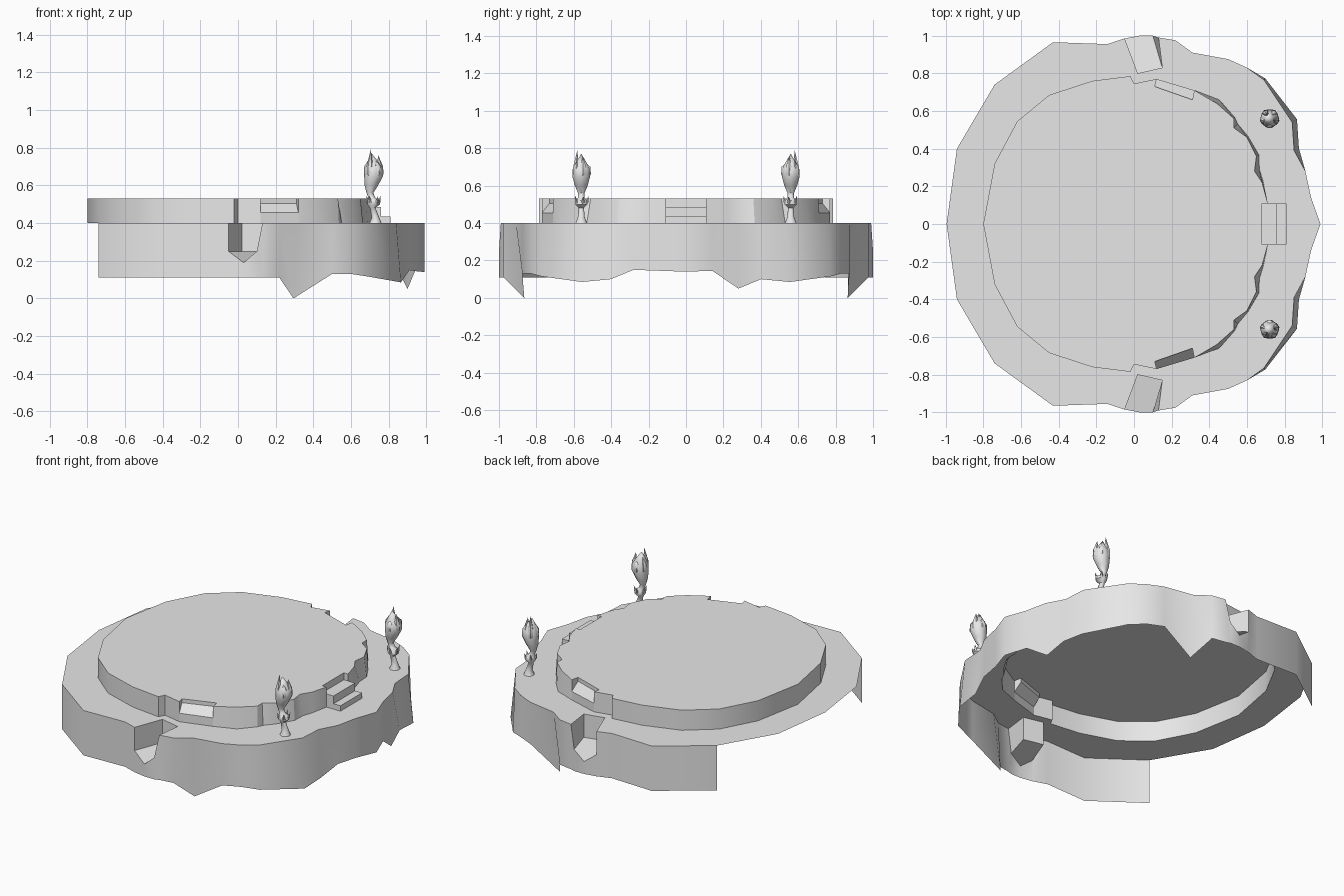
import bpy, bmesh, math

default_cube = bpy.data.objects.get("Cube")
if default_cube:
    bpy.data.objects.remove(default_cube)

# One plain stone colour for everything
stone = bpy.data.materials.new("light_grey_stone")
stone.use_nodes = True
stone.diffuse_color = (.8, .8, .8, 1)
stone.node_tree.nodes["Principled BSDF"].inputs["Base Color"].default_value = stone.diffuse_color

GROUND, ROOF = .4, .53


def build(name, polygons, sides=(1, -1), angle=35):
    """Make one object from polygons on the +y half, mirrored to the given sides."""
    bm = bmesh.new()
    for side in sides:
        for polygon in polygons:
            verts = [bm.verts.new((p[0], p[1] * side, p[2])) for p in polygon]
            bm.faces.new(verts if side > 0 else verts[::-1])
    bmesh.ops.remove_doubles(bm, verts=bm.verts, dist=.0002)
    mesh = bpy.data.meshes.new(name)
    bm.to_mesh(mesh)
    bm.free()
    mesh.materials.append(stone)
    obj = bpy.data.objects.new(name, mesh)
    bpy.context.collection.objects.link(obj)
    bpy.ops.object.select_all(action="DESELECT")
    obj.select_set(True)
    bpy.context.view_layer.objects.active = obj
    bpy.ops.object.shade_smooth_by_angle(angle=math.radians(angle))
    return obj


def at(points, z):
    """Lift plan points to a height."""
    return [(p[0], p[1], z) for p in points]


def strip(top, bottom):
    """Quads between two matching rows of points."""
    quads = []
    for i in range(len(top) - 1):
        quads.append([bottom[i], top[i], top[i + 1], bottom[i + 1]])
    return quads


def lathe(rings, count=10):
    """Closed tube through rings given as (x, y, z, radius)."""
    rows = []
    for x, y, z, r in rings:
        turns = [-math.tau * i / count for i in range(count + 1)]
        rows.append([(x + r * math.cos(t), y + r * math.sin(t), z) for t in turns])
    polygons = []
    for low, high in zip(rows, rows[1:]):
        polygons += strip(high, low)
    return polygons


# Rocky skirt columns: x, y, outward flare of the foot, height of the foot
back_rim = [(-.995, 0), (-.94, .4)]
skirt_back = [(-.74, .74, 1, .11), (-.43, .965, 1, .11),
              (-.14, .955, 1, .11), (-.05, .985, 1, .11)]
skirt_front = [(.13, .99, 1, .11), (.22, .975, 1, .11), (.31, .91, .95, 0),
               (.5, .875, 1, .13), (.6, .83, 1, .13), (.69, .765, 1.01, .115),
               (.84, .54, 1.03, .085), (.85, .39, 1.03, .1),
               (.91, .28, 1, .15), (.94, .14, 1, .145), (.99, 0, 1, .14)]


def foot(columns):
    return [(x * f, y * f, z) for x, y, f, z in columns]


# Pocket bitten out of the rim
pocket_plan = [(-.05, .985), (.02, .8), (.15, .83), (.13, .99)]
sill = [(-.05, .985, .25), (.03, 1, .19), (.1, 1, .25), (.13, .99, GROUND)]
pocket_top = at(pocket_plan, GROUND)
pocket_low = at(pocket_plan[:-1], .25) + [sill[2]]
pocket = strip(pocket_top, pocket_low)
pocket.append([pocket_low[1], pocket_low[2], sill[2], sill[1], sill[0]])
build("rim_pockets", pocket, angle=20)

skirt = strip(at(skirt_back, GROUND), foot(skirt_back))
skirt += strip(at(skirt_front, GROUND), foot(skirt_front))
skirt += strip(sill, at(sill, .11))
skirt_object = build("rock_skirt", skirt, angle=50)
# One uneven drip on the left side
for vert in skirt_object.data.vertices:
    if abs(vert.co.y - .28) < .02 and vert.co.z < .2:
        vert.co.z = .05
        vert.co.x -= .01

# Raised terrace columns: x, y, outward flare of the foot
wall_back = [(-.8, 0, 1), (-.74, .32, 1), (-.62, .545, 1), (-.45, .685, 1),
             (-.22, .76, 1), (-.02, .785, 1), (0, .745, 1), (.12, .77, 1)]
wall_front = [(.32, .71, 1), (.44, .64, 1.03), (.53, .56, 1.01), (.53, .51, 1.04),
              (.6, .46, 1.01), (.65, .36, 1.02), (.64, .28, 1.04),
              (.68, .22, 1.01), (.71, .11, 1)]


def base(columns):
    return [(x * f, y * f, GROUND) for x, y, f in columns]


wall = strip(at(wall_back, ROOF), base(wall_back))
wall += strip(at(wall_front, ROOF), base(wall_front))

# Side ledges cut into the terrace wall
lip = [wall_back[-1], wall_front[0]]
inner = [(.11, .73), (.31, .66)]
wall += strip(at(lip, .455), at(lip, GROUND))
ledge = strip(at(inner, .505), at(lip, .455))
ledge += strip(at(inner, ROOF), at(inner, .505))
for i, order in ((0, 1), (1, -1)):
    cheek = at(lip[i:i + 1], .455) + at(lip[i:i + 1], ROOF)
    cheek += at(inner[i:i + 1], ROOF) + at(inner[i:i + 1], .505)
    ledge.append(cheek[::order])
build("terrace_wall", wall, angle=30)
build("side_ledges", ledge, angle=20)

# Flat top of the terrace and ground around it, as half outlines
HALF = .11
cap = wall_back + inner + wall_front + [(.68, HALF), (.68, 0)]
build("terrace_top", [at(cap, ROOF)[::-1]])
outer = at(back_rim + skirt_back + pocket_plan[1:-1] + skirt_front, GROUND)
hole = base(wall_back) + base(wall_front) + at([(.81, HALF), (.81, 0)], GROUND)
build("ground_ring", [(outer + hole[::-1])[::-1]])

# Front stairs
profile = [(.68, ROOF), (.68, .485), (.76, .485), (.76, .435), (.81, .435), (.81, GROUND)]
stairs = strip([(x, 0, z) for x, z in profile], [(x, HALF, z) for x, z in profile])
stairs.append([(x, HALF, z) for x, z in [(.71, GROUND), (.71, .485)] + profile[2:]])
stairs.append([(x, HALF, z) for x, z in ((.68, .485), (.71, .485), (.71, ROOF), (.68, ROOF))])
build("front_stairs", stairs, angle=20)

# Pointed bushes: turned stem and bulb, with leaf blades
CX, CY = .72, .56
stem = [(.4, .01, .032), (.43, .01, .02), (.48, -.005, .015), (.5, 0, .034), (.52, 0, .032),
        (.535, -.01, .018), (.56, -.02, .018), (.6, -.012, .036),
        (.65, 0, .05), (.69, 0, .048), (.73, -.005, .026), (.77, -.01, 0)]
bush = lathe([(CX + dx, CY, z, r) for z, dx, r in stem])
tips = (.79, .74, .72, .76, .73)
for i, tip in enumerate(tips):
    turn = math.tau * i / len(tips) + 2.2
    c, s = math.cos(turn), math.sin(turn)
    bush += lathe([(CX + c * d, CY + s * d, z, r) for d, z, r in
                   ((.015, .6, 0), (.034, .66, .02), (.034, .7, .018), (.026, tip, 0))], 6)
    bush += lathe([(CX + c * d, CY + s * d, z, r) for d, z, r in
                   ((.01, .49, .012), (.028, .51, .01), (.04, .545, 0))], 5)
for name, side in (("left_bush", 1), ("right_bush", -1)):
    build(name, bush, (side,), 50)
